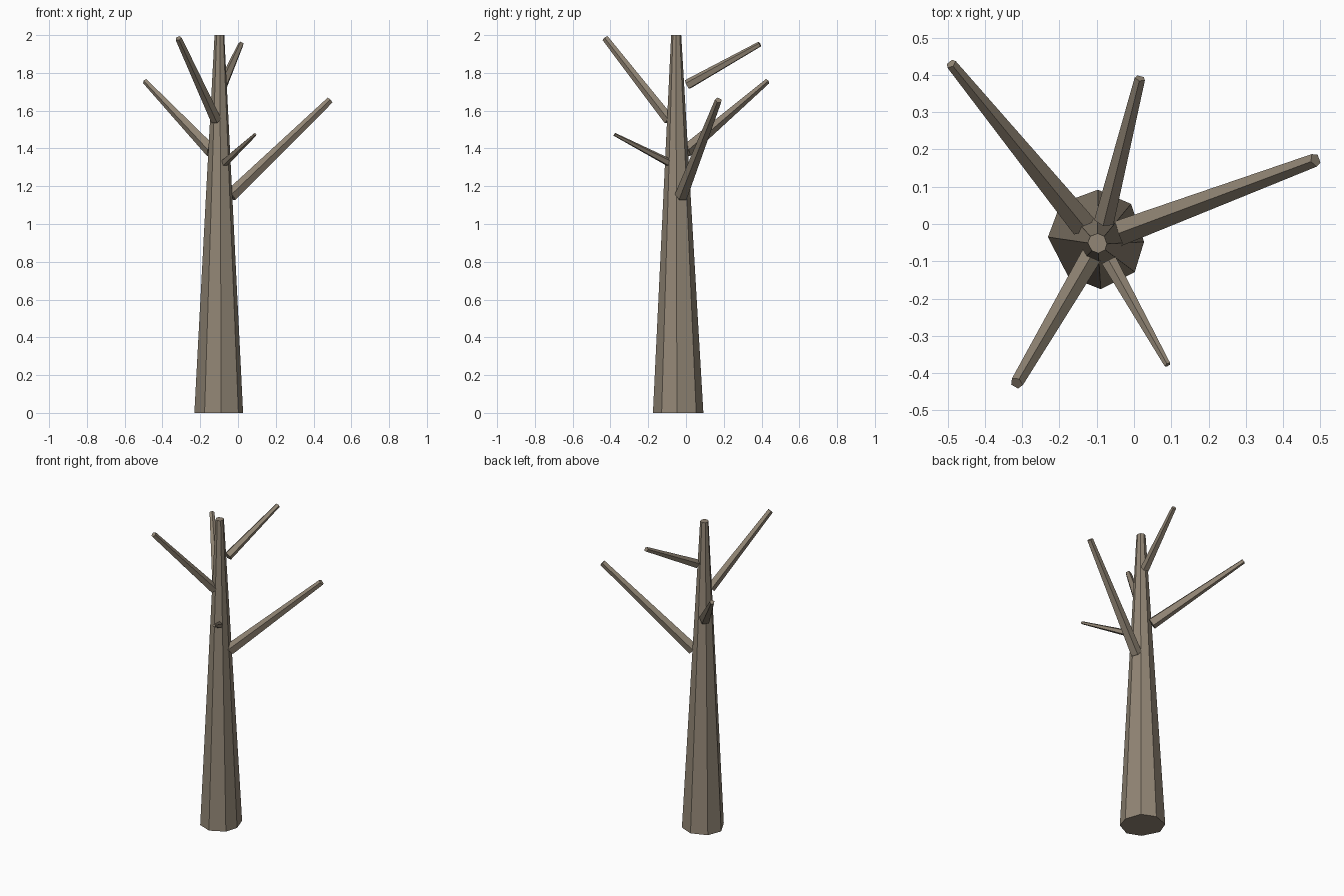
import bpy, bmesh, math
from mathutils import Vector

if "Cube" in bpy.data.objects:
    bpy.data.objects.remove(bpy.data.objects["Cube"])

bark = bpy.data.materials.new("bark")
bark.diffuse_color = (0.29, 0.24, 0.18, 1)
bark.use_nodes = True
bark.node_tree.nodes["Principled BSDF"].inputs["Base Color"].default_value = bark.diffuse_color


def loft(name, rings):
    """Skin a stack of equal-sided rings and cap both ends."""
    bm = bmesh.new()
    loops = [[bm.verts.new(p) for p in ring] for ring in rings]
    n = len(loops[0])
    for a, b in zip(loops, loops[1:]):
        for i in range(n):
            j = (i + 1) % n
            bm.faces.new((a[i], a[j], b[j], b[i]))
    bm.faces.new(loops[0][::-1])
    bm.faces.new(loops[-1])
    bmesh.ops.recalc_face_normals(bm, faces=bm.faces)
    me = bpy.data.meshes.new(name)
    bm.to_mesh(me)
    bm.free()
    me.materials.append(bark)
    ob = bpy.data.objects.new(name, me)
    bpy.context.collection.objects.link(ob)


# Trunk: slightly irregular octagon tapering to the top
foot = [(0.027, -0.048), (-0.008, 0.054), (-0.097, 0.092), (-0.197, 0.055),
        (-0.231, -0.035), (-0.177, -0.14), (-0.089, -0.175), (0.002, -0.129)]
centre = Vector((-0.100, -0.042))
top = Vector((-0.098, -0.052))


def trunk_ring(z):
    t = z / 2
    s = 1 + (0.2 - 1) * t
    c = centre.lerp(top, t)
    return [((x - centre.x) * s + c.x, (y - centre.y) * s + c.y, z) for x, y in foot]


loft("trunk", [trunk_ring(0), trunk_ring(2)])


# Branches: five-sided tapered limbs
def branch(name, base, tip, r0, r1):
    base, tip = Vector(base), Vector(tip)
    d = (tip - base).normalized()
    side = d.cross(Vector((0, 0, 1))).normalized()
    up = side.cross(d)
    angles = [math.radians(90 + 72 * i) for i in range(5)]
    loft(name, [[c + r * (math.cos(a) * side + math.sin(a) * up) for a in angles]
                for c, r in ((base, r0), (tip, r1))])


branch("right_branch", (-0.038, -0.024, 1.15), (0.487, 0.172, 1.655), 0.036, 0.019)
branch("back_left_branch", (-0.138, -0.002, 1.385), (-0.491, 0.430, 1.755), 0.036, 0.015)
branch("front_left_branch", (-0.116, -0.088, 1.55), (-0.315, -0.427, 1.983), 0.030, 0.018)
branch("front_right_branch", (-0.072, -0.090, 1.325), (0.090, -0.378, 1.474), 0.022, 0.009)
branch("back_branch", (-0.080, 0.008, 1.737), (0.016, 0.391, 1.952), 0.028, 0.015)
